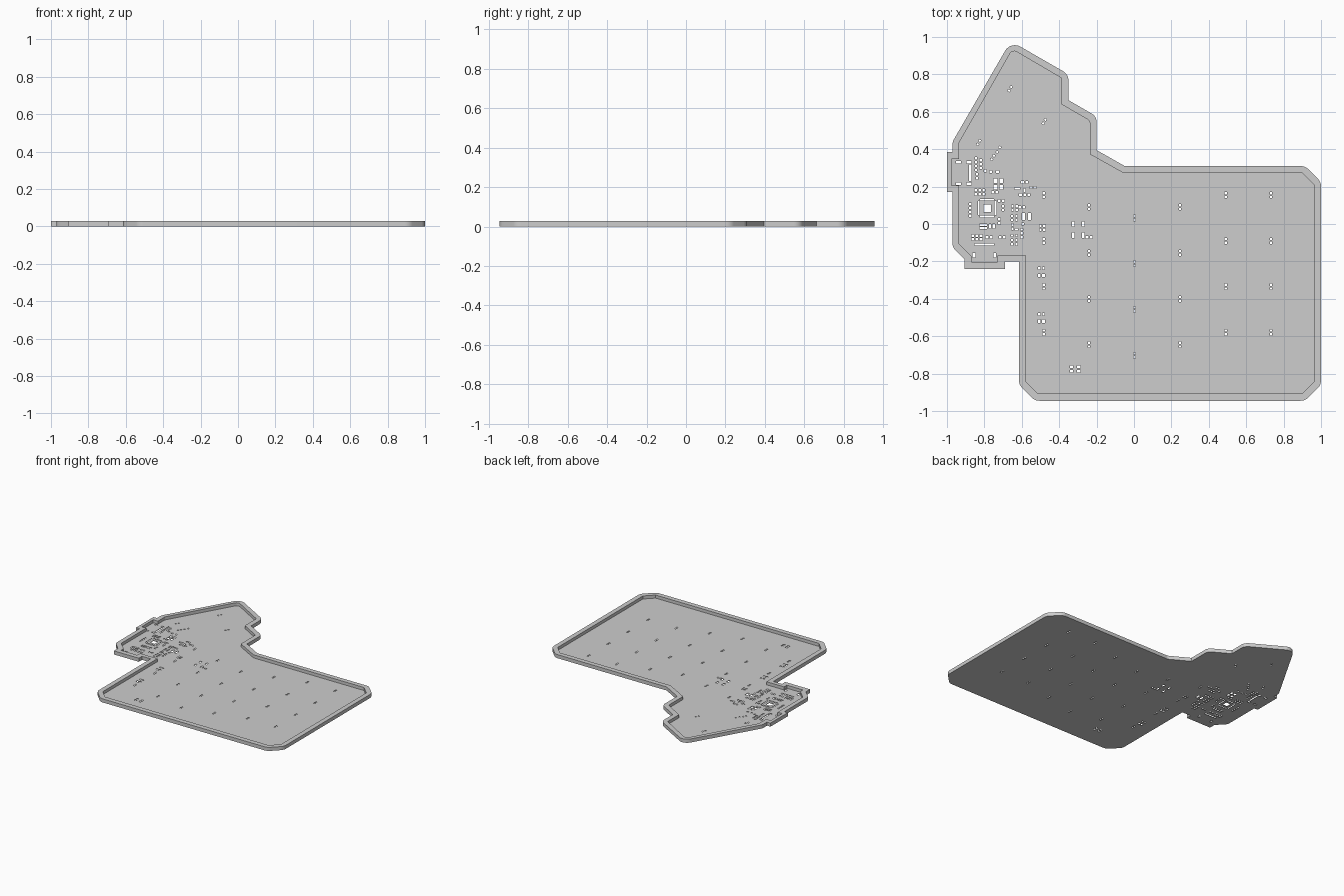
import bpy
import bmesh
import math
from mathutils import Vector

cube = bpy.data.objects.get("Cube")
if cube:
    bpy.data.objects.remove(cube, do_unlink=True)

HEIGHT = 0.028
FLOOR = 0.004

grey = bpy.data.materials.new("light grey")
grey.use_nodes = True
colour = (0.61, 0.61, 0.61, 1)
grey.diffuse_color = colour
grey.node_tree.nodes["Principled BSDF"].inputs["Base Color"].default_value = colour


def fillet(points, steps=8):
    """Round every corner (x, y, radius) of a closed outline."""
    result = []
    for i, (x, y, radius) in enumerate(points):
        corner = Vector((x, y))
        if not radius:
            result.append(corner)
            continue
        before = (Vector(points[i - 1][:2]) - corner).normalized()
        after = (Vector(points[(i + 1) % len(points)][:2]) - corner).normalized()
        half = before.angle(after) / 2
        centre = corner + (before + after).normalized() * radius / math.sin(half)
        start = corner + before * radius / math.tan(half) - centre
        end = corner + after * radius / math.tan(half) - centre
        for k in range(steps + 1):
            spoke = start.lerp(end, k / steps).normalized()
            result.append(centre + spoke * radius)
    return result


def plate(name, loops, bottom, top):
    """Extrude an outline, with the later loops cut out as openings."""
    curve = bpy.data.curves.new(name + " profile", "CURVE")
    curve.dimensions = "2D"
    curve.fill_mode = "BOTH"
    curve.extrude = (top - bottom) / 2
    for loop in loops:
        spline = curve.splines.new("POLY")
        spline.points.add(len(loop) - 1)
        for point, co in zip(spline.points, loop):
            point.co = (co[0], co[1], 0, 1)
        spline.use_cyclic_u = True
    helper = bpy.data.objects.new(name + " profile", curve)
    bpy.context.collection.objects.link(helper)
    bpy.context.view_layer.update()
    graph = bpy.context.evaluated_depsgraph_get()
    mesh = bpy.data.meshes.new_from_object(helper.evaluated_get(graph))
    bpy.data.objects.remove(helper, do_unlink=True)

    bm = bmesh.new()
    bm.from_mesh(mesh)
    bmesh.ops.remove_doubles(bm, verts=bm.verts, dist=0.00005)
    bmesh.ops.translate(bm, verts=bm.verts, vec=(0, 0, (top + bottom) / 2))
    bmesh.ops.recalc_face_normals(bm, faces=bm.faces)
    bm.to_mesh(mesh)
    bm.free()
    mesh.materials.clear()
    mesh.materials.append(grey)
    obj = bpy.data.objects.new(name, mesh)
    bpy.context.collection.objects.link(obj)
    bpy.ops.object.select_all(action="DESELECT")
    obj.select_set(True)
    bpy.context.view_layer.objects.active = obj
    bpy.ops.object.shade_smooth_by_angle(angle=math.radians(25))


# Pad openings, laid out in hundredths of a unit
openings = []
taken = []


def pads(x, y, nx=1, ny=1, px=2, py=2, w=1.2, h=1.2, turn=0):
    """A centred grid of rectangular openings, turned about its middle."""
    c, s = math.cos(math.radians(turn)), math.sin(math.radians(turn))
    for i in range(nx):
        for j in range(ny):
            u, v = (i - (nx - 1) / 2) * px, (j - (ny - 1) / 2) * py
            loop = []
            for a, b in ((-w, -h), (w, -h), (w, h), (-w, h)):
                p, q = u + a / 2, v + b / 2
                loop.append(Vector((x + p * c - q * s, y + p * s + q * c)) / 100)
            xs, ys = [p.x for p in loop], [p.y for p in loop]
            box = (min(xs), max(xs), min(ys), max(ys))
            if any(box[0] < t[1] + 0.002 and t[0] < box[1] + 0.002 and
                   box[2] < t[3] + 0.002 and t[2] < box[3] + 0.002 for t in taken):
                continue
            taken.append(box)
            openings.append(loop)


# Regular field of small pad pairs
for x, top in ((-48.3, 15.5), (-24, 9), (0.3, 3.3), (24.6, 9), (49, 15.5), (73.3, 15.5)):
    for row in range(4):
        pads(x, top - 24.5 * row, ny=2)

# Slanted pairs in the upper wing
for x, y in ((-66.3, 72.3), (-48, 54.8), (-83, 43.5), (-75.5, 35.5), (-73.8, 37.5), (-72.3, 40)):
    pads(x, y, nx=2, px=2.3, w=1.1, h=1.1, turn=60)

# Side connector: four lugs and a contact strip
pads(-91, 27.3, nx=2, ny=2, px=5.5, py=11.5, w=2.6, h=1.3)
pads(-87.5, 27.4, w=1.3, h=8.6)

# Square chip: centre pad and four contact strips
pads(-78.5, 8.5, w=4, h=4)
pads(-78.5, 8.5, nx=2, px=9, w=1, h=7.5)
pads(-78.5, 8.5, ny=2, py=9, w=7.5, h=1)

# Lower connector: contact strip and two lugs
pads(-80, -11, w=10.5, h=1.2)
pads(-80, -16.7, nx=2, px=11, w=1.5, h=2.6)

# Four-lug part and larger paired parts
pads(-72.5, 21.3, nx=2, ny=2, px=3, py=3.4, w=2, h=2.4)
pads(-29.8, -3, nx=2, ny=2, px=5.4, py=6, w=1.4, h=2.8)
pads(-57.5, 4, nx=2, px=3.4, w=1.6, h=3.6)
pads(-76, -1.3, nx=2, px=2, w=1.2, h=2.4)
pads(-80.5, -1.3, ny=2, py=1.6, w=4, h=0.9)
for y in (-25.5, -50):
    pads(-49.5, y + 1.8, nx=2, px=2.3, w=1.2, h=1.3)
    pads(-49.5, y - 2, nx=2, px=2.3, w=1.5, h=1.8)
pads(-31.5, -77.5, nx=2, ny=2, px=4, py=2.3, w=1.7, h=1.4)

# Small parts around the chip: column groups
for x, y, count in ((-84.5, 32, 4), (-82, 32, 3), (-84, 25.5, 2), (-87.5, 7.5, 4),
                    (-70, 8.5, 2), (-72, 1.5, 2), (-65, 8.5, 2), (-62.7, 8.5, 2),
                    (-65, -1.5, 2), (-60, -5, 3), (-48, -2, 2), (-50, -2, 2)):
    pads(x, y, ny=count, py=2.1)
pads(-64, -8.5, nx=2, ny=3, px=2.4, py=2.3)
pads(-64, -3, nx=2, px=2.4, w=1.6)
pads(-64, 3.2, nx=2, ny=2, px=2.4, py=2.2)
pads(-59.5, 0, ny=3, py=2.4, w=1.4)

# Small parts around the chip: row groups
for x, y, count in ((-82.5, 18, 3), (-82.5, 16, 3), (-74.5, 17, 2), (-84, -6.3, 3),
                    (-84, -8.2, 3), (-77.5, -7, 2), (-70.5, -7, 2), (-58.5, 22.3, 2),
                    (-54, 19.5, 2), (-58.5, 15.7, 3), (-60, 9, 2), (-24, -7, 2),
                    (-73, 28, 1), (-76.5, 28, 1), (-79.5, 28.5, 1), (-71, 12.5, 2)):
    pads(x, y, nx=count, px=2.2, w=1.4, h=1.3)
pads(-62.5, 17.3, ny=2, py=3.4, w=3, h=1.1)
pads(-57.5, 18, nx=2, px=2.2, h=1.8)

# Tray outline (x, y, corner radius) and the recess inside its rim
outer = fillet([
    (-1, 0.385, 0), (-1, 0.17, 0), (-0.97, 0.17, 0), (-0.97, -0.125, 0.05),
    (-0.905, -0.19, 0), (-0.905, -0.24, 0), (-0.69, -0.24, 0), (-0.69, -0.2, 0),
    (-0.615, -0.2, 0), (-0.615, -0.86, 0.06), (-0.53, -0.945, 0.06),
    (0.915, -0.945, 0.06), (1, -0.86, 0.06), (1, 0.225, 0.06), (0.915, 0.31, 0.06),
    (-0.05, 0.31, 0), (-0.2, 0.395, 0), (-0.2, 0.575, 0.05), (-0.35, 0.662, 0),
    (-0.35, 0.8, 0.06), (-0.659, 0.978, 0.06), (-0.97, 0.44, 0.05), (-0.97, 0.385, 0)])
inner = fillet([
    (-0.936, 0.347, 0), (-0.976, 0.347, 0), (-0.976, 0.205, 0), (-0.936, 0.205, 0),
    (-0.936, -0.105, 0), (-0.87, -0.17, 0), (-0.87, -0.203, 0), (-0.73, -0.203, 0),
    (-0.73, -0.168, 0), (-0.578, -0.168, 0), (-0.578, -0.843, 0), (-0.515, -0.907, 0),
    (0.898, -0.907, 0), (0.963, -0.843, 0), (0.963, 0.21, 0), (0.898, 0.273, 0),
    (-0.057, 0.273, 0), (-0.236, 0.373, 0), (-0.236, 0.552, 0.02), (-0.388, 0.64, 0),
    (-0.388, 0.78, 0), (-0.65, 0.934, 0.025), (-0.936, 0.433, 0)], steps=3)

plate("tray_floor", [outer] + openings, 0, FLOOR)
plate("tray_rim", [outer, inner], FLOOR, HEIGHT)
